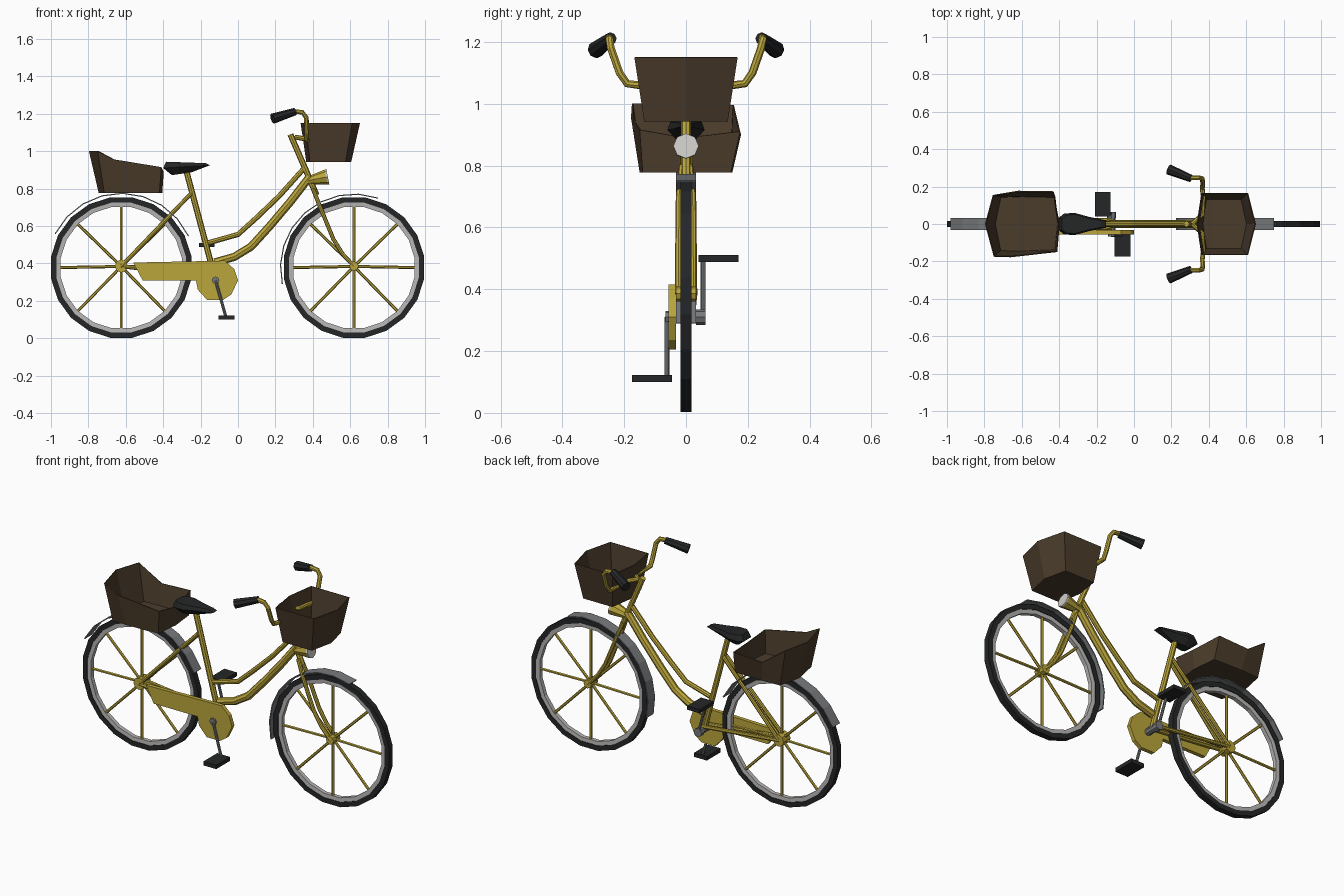
import bpy, bmesh, math
from mathutils import Vector

if "Cube" in bpy.data.objects:
    bpy.data.objects.remove(bpy.data.objects["Cube"])


def mat(name, r, g, b):
    m = bpy.data.materials.new(name)
    m.diffuse_color = (r, g, b, 1)
    m.use_nodes = True
    m.node_tree.nodes["Principled BSDF"].inputs["Base Color"].default_value = m.diffuse_color
    return m


GOLD = mat("gold paint", 0.50, 0.38, 0.045)
BLACK = mat("black rubber", 0.018, 0.019, 0.02)
RIM = mat("light metal", 0.48, 0.47, 0.46)
GREY = mat("grey metal", 0.19, 0.195, 0.205)
BROWN = mat("brown wicker", 0.07, 0.045, 0.024)
LENS = mat("lamp lens", 0.62, 0.60, 0.57)


def finish(name, bm, m):
    bmesh.ops.recalc_face_normals(bm, faces=bm.faces[:])
    me = bpy.data.meshes.new(name)
    bm.to_mesh(me)
    bm.free()
    me.materials.append(m)
    ob = bpy.data.objects.new(name, me)
    bpy.context.collection.objects.link(ob)
    return ob


def rod(name, a, b, r, m, r2=None, n=8):
    """Straight bar or cone between two points."""
    a, b = Vector(a), Vector(b)
    bm = bmesh.new()
    bmesh.ops.create_cone(bm, cap_ends=True, segments=n, radius1=r,
                          radius2=r if r2 is None else r2, depth=(b - a).length)
    q = (b - a).to_track_quat('Z', 'Y')
    for v in bm.verts:
        v.co = q @ v.co + (a + b) / 2
    return finish(name, bm, m)


def tube(name, pts, r, m, n=8):
    """Bent tube: one ring per point, set across the local direction."""
    P = [Vector(p) for p in pts]
    bm = bmesh.new()
    rings = []
    ref = None
    for i, p in enumerate(P):
        d = (P[min(i + 1, len(P) - 1)] - P[max(i - 1, 0)]).normalized()
        if ref is None:
            ref = d.orthogonal().normalized()
        u = (ref - d * ref.dot(d)).normalized()
        ref = u
        w = d.cross(u)
        rings.append([bm.verts.new(p + r * (math.cos(t) * u + math.sin(t) * w))
                      for t in (math.tau * k / n for k in range(n))])
    for a, b in zip(rings, rings[1:]):
        for k in range(n):
            bm.faces.new((a[k], a[(k + 1) % n], b[(k + 1) % n], b[k]))
    bm.faces.new(rings[0])
    bm.faces.new(rings[-1])
    return finish(name, bm, m)


def ring(name, cx, cz, prof, m, n=20):
    """Profile of (radius, y) points turned about the axle."""
    bm = bmesh.new()
    rs = []
    for i in range(n):
        t = math.tau * (i + 0.5) / n
        rs.append([bm.verts.new((cx + r * math.cos(t), y, cz + r * math.sin(t))) for r, y in prof])
    k = len(prof)
    for i in range(n):
        a, b = rs[i], rs[(i + 1) % n]
        for j in range(k):
            bm.faces.new((a[j], a[(j + 1) % k], b[(j + 1) % k], b[j]))
    return finish(name, bm, m)


def loft(name, loops, m, cap_top=True):
    bm = bmesh.new()
    L = [[bm.verts.new(p) for p in lp] for lp in loops]
    n = len(L[0])
    for a, b in zip(L, L[1:]):
        for i in range(n):
            bm.faces.new((a[i], a[(i + 1) % n], b[(i + 1) % n], b[i]))
    bm.faces.new(L[0])
    if cap_top:
        bm.faces.new(L[-1])
    return finish(name, bm, m)


def box(name, x, y, z, m):
    return loft(name, [[(x[0], y[0], h), (x[1], y[0], h), (x[1], y[1], h), (x[0], y[1], h)] for h in z], m)


def fender(name, cx, r, a0, a1, n):
    bm = bmesh.new()
    prev = None
    for i in range(n + 1):
        t = math.radians(a0 + (a1 - a0) * i / n)
        c, s = math.cos(t), math.sin(t)
        cur = [bm.verts.new((cx + q * c, y, CZ + q * s))
               for q, y in ((r, -.033), (r, .033), (r + .006, .033), (r + .006, -.033))]
        if prev:
            for k in range(4):
                bm.faces.new((prev[k], prev[(k + 1) % 4], cur[(k + 1) % 4], cur[k]))
        else:
            bm.faces.new(cur)
        prev = cur
    bm.faces.new(prev)
    return finish(name, bm, GREY)


# wheels
CZ = 0.378
RX, FX = -0.624, 0.62
for side, cx, hub in (("rear", RX, .035), ("front", FX, .025)):
    ring(side + "_tyre", cx, CZ, [(.38, -.017), (.38, .017), (.351, .017), (.351, -.017)], BLACK)
    ring(side + "_rim", cx, CZ, [(.353, -.014), (.353, .014), (.328, .012), (.328, -.012)], RIM)
    rod(side + "_hub", (cx, -.032, CZ + .008), (cx, .032, CZ + .008), hub, GOLD)
    for k in range(8):
        t = math.tau * k / 8
        rod(f"{side}_spoke_{k}", (cx, 0, CZ + .006),
            (cx + .335 * math.cos(t), 0, CZ + .335 * math.sin(t)), .008, GOLD, n=6)
fender("rear_fender", RX, .394, 25, 153, 8)
fender("front_fender", FX, .390, 71, 193, 8)

# frame
tube("steering_column", [(.28, 0, 1.09), (.345, 0, .94), (.42, 0, .765)], .016, GOLD)
tube("down_tube", [(.385, 0, .865), (.28, 0, .73), (.17, 0, .60), (.07, 0, .49), (-.02, 0, .435), (-.125, 0, .405)], .022, GOLD)
tube("top_tube", [(.35, 0, .905), (.22, 0, .76), (.10, 0, .645), (.0, 0, .555), (-.16, 0, .51)], .014, GOLD)
rod("seat_tube", (-.275, 0, .89), (-.12, 0, .31), .016, GOLD)
for s, w in ((-1, "right"), (1, "left")):
    tube(w + "_fork", [(.40, s * .012, .80), (.44, s * .022, .70), (.51, s * .024, .53),
                       (.56, s * .024, .45), (FX, s * .024, .385)], .011, GOLD)
    rod(w + "_seat_stay", (RX, s * .026, .385), (-.25, s * .012, .775), .011, GOLD)
    rod(w + "_chain_stay", (RX, s * .026, .385), (-.12, s * .02, .33), .011, GOLD)

# chain guard
outline = [(-.56, .405), (-.07, .415), (-.02, .37), (0, .31), (-.035, .235), (-.08, .205),
           (-.165, .205), (-.215, .26), (-.225, .31), (-.51, .31)]
loft("chain_guard", [[(x, y, z) for x, z in outline] for y in (-.056, -.033)], GOLD)

# cranks and pedals
rod("crank_axle", (-.12, -.066, .31), (-.12, .04, .31), .02, GREY)
rod("axle_cap", (-.12, .032, .31), (-.12, .063, .31), .025, GREY)
rod("right_crank", (-.12, -.062, .31), (-.065, -.062, .115), .008, GREY)
rod("left_crank", (-.12, .055, .31), (-.17, .055, .495), .008, GREY)
box("right_pedal", (-.104, -.02), (-.174, -.045), (.1, .123), BLACK)
box("left_pedal", (-.208, -.126), (.04, .17), (.488, .51), BLACK)

# handlebar and grips
half = [(.31, 0, 1.075), (.365, .05, 1.065), (.37, .15, 1.06), (.365, .19, 1.065), (.368, .215, 1.10),
        (.365, .243, 1.18), (.345, .248, 1.208), (.29, .248, 1.214)]
for s, w in ((-1, "right"), (1, "left")):
    tube(w + "_handlebar", [(x, s * y, z) for x, y, z in half], .013, GOLD)
    rod(w + "_grip", (.305, s * .243, 1.212), (.185, s * .292, 1.174), .02, BLACK, r2=.028)

# head lamp
rod("lamp_body", (.37, 0, .842), (.472, 0, .862), .02, GOLD, r2=.041)
rod("lamp_lens", (.472, 0, .862), (.48, 0, .8636), .041, LENS)

# saddle
half = [(-.40, .035), (-.375, .055), (-.32, .06), (-.24, .038), (-.15, .02)]


def saddle_loop(k, cx, z, tilt):
    pts = half + [(x, -y) for x, y in reversed(half)]
    return [(cx + (x - cx) * k, y * k, z + tilt * (x + .27)) for x, y in pts]


loft("seat", [saddle_loop(.42, -.32, .88, .06), saddle_loop(1, -.3, .918, .06),
              saddle_loop(.85, -.3, .94, -.03)], BLACK)

# baskets: open shells
f_top = [(.335, 0), (.36, -.167), (.61, -.167), (.652, 0), (.61, .167), (.36, .167)]
f_bot = [(.365, 0), (.385, -.135), (.575, -.135), (.605, 0), (.575, .135), (.385, .135)]
front = loft("front_basket", [[(x, y, .942) for x, y in f_bot], [(x, y, 1.15) for x, y in f_top]], BROWN, False)
r_top = [(-.797, 0, 1.0), (-.75, -.175, 1.0), (-.66, -.178, .955), (-.41, -.15, .915),
         (-.397, 0, .89), (-.43, .175, .91), (-.62, .178, .90), (-.755, .155, .995)]
r_bot = [(-.745, 0), (-.715, -.145), (-.62, -.15), (-.42, -.14), (-.405, 0), (-.42, .145), (-.6, .15), (-.715, .145)]
rear = loft("rear_basket", [[(x, y, .778) for x, y in r_bot], r_top], BROWN, False)
for b in (front, rear):
    sol = b.modifiers.new("wall", 'SOLIDIFY')
    sol.thickness = .006
    sol.offset = -1
